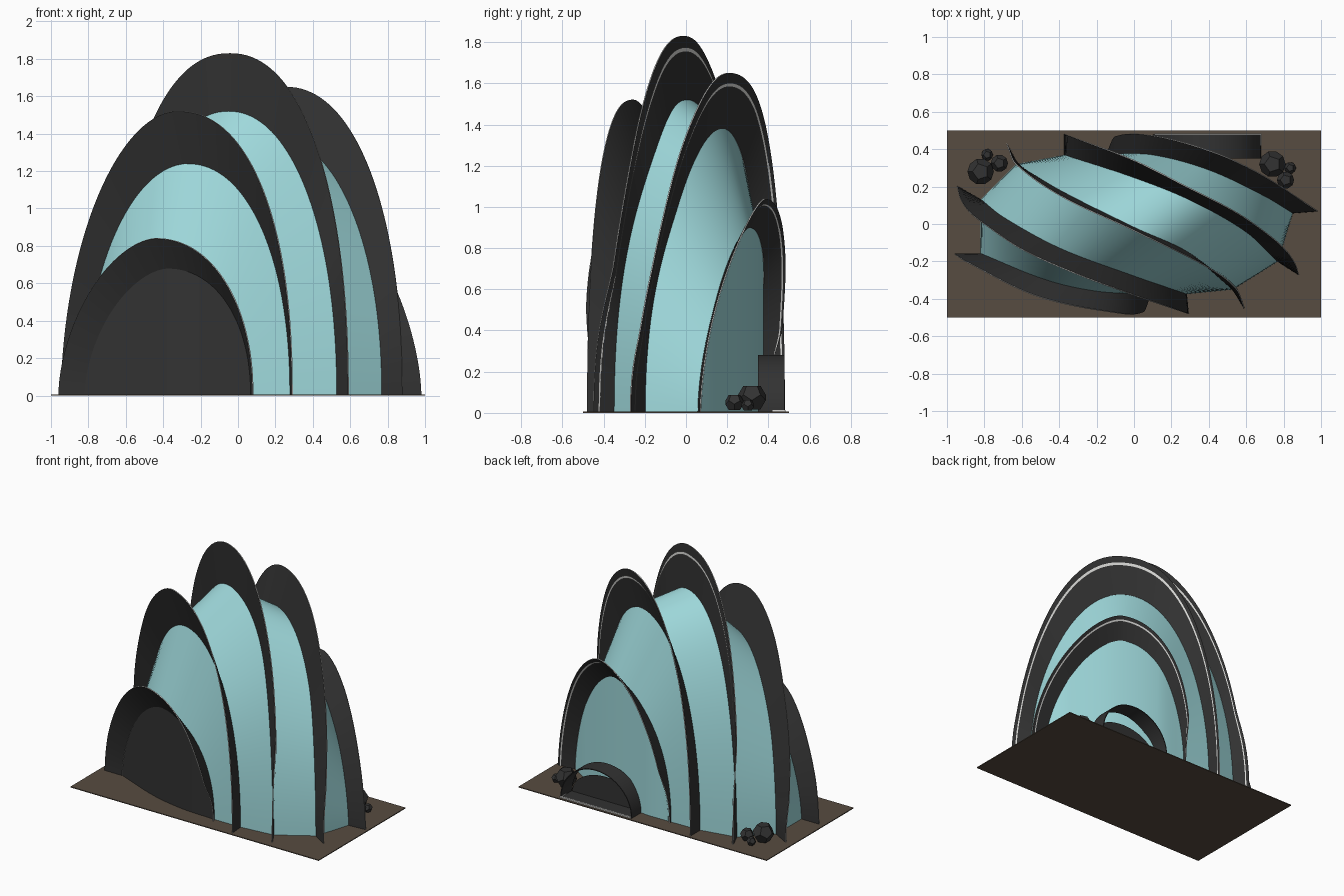
import bpy, bmesh, math
from mathutils import Vector

if "Cube" in bpy.data.objects:
    bpy.data.objects.remove(bpy.data.objects["Cube"])

def material(name, r, g, b):
    m = bpy.data.materials.new(name)
    m.diffuse_color = (r, g, b, 1)
    m.use_nodes = True
    m.node_tree.nodes["Principled BSDF"].inputs["Base Color"].default_value = m.diffuse_color
    return m

DARK = material("dark charcoal", 0.032, 0.032, 0.032)
GLASS = material("pale teal glass", 0.35, 0.70, 0.72)
BROWN = material("earth brown", 0.095, 0.072, 0.052)
PALE = material("pale trim", 0.70, 0.70, 0.68)
N = 80
GROUND = 0.006

def add_object(name, verts, faces, mat, smooth=True, thick=0, rim=None):
    me = bpy.data.meshes.new(name)
    me.from_pydata([tuple(v) for v in verts], [], faces)
    me.materials.append(mat)
    ob = bpy.data.objects.new(name, me)
    bpy.context.collection.objects.link(ob)
    if smooth:
        for p in me.polygons:
            p.use_smooth = True
    if thick:
        s = ob.modifiers.new("thickness", 'SOLIDIFY')
        s.thickness = thick
        s.offset = 0
        if rim:
            me.materials.append(rim)
            s.material_offset_rim = 1
        e = ob.modifiers.new("sharp", 'EDGE_SPLIT')
        e.split_angle = math.radians(40)
    return ob

def plan_y(pts, x):
    """Smooth y(x) through the plan points."""
    n = len(pts)
    slope = []
    for i in range(n):
        a, b = pts[max(i - 1, 0)], pts[min(i + 1, n - 1)]
        slope.append((b[1] - a[1]) / (b[0] - a[0]))
    for i in range(n - 1):
        (x0, y0), (x1, y1) = pts[i], pts[i + 1]
        if x <= x1 or i == n - 2:
            h = x1 - x0
            u = min(max((x - x0) / h, 0), 1)
            return ((2*u**3 - 3*u*u + 1) * y0 + (u**3 - 2*u*u + u) * h * slope[i]
                    + (3*u*u - 2*u**3) * y1 + (u**3 - u*u) * h * slope[i + 1])

def arch_curve(pts, height, left, right):
    """Half superellipse in elevation that follows a curved plan line."""
    x0, x1 = pts[0][0], pts[-1][0]
    out = []
    for i in range(N + 1):
        t = math.pi * i / N
        c, s = -math.cos(t), max(math.sin(t), 0)
        e = 2 / (left if c < 0 else right)
        x = (x0 + x1) / 2 + (x1 - x0) / 2 * math.copysign(abs(c) ** e, c)
        out.append(Vector((x, plan_y(pts, x), GROUND + (height - GROUND) * s ** e)))
    return out

def loft(name, a, b, mat, thick=0, rim=None):
    n = len(a)
    faces = [(i, i + 1, n + i + 1, n + i) for i in range(n - 1)]
    return add_object(name, a + b, faces, mat, True, thick, rim)

# Five arches: outer plan, outer height, inner plan, inner height, left and right fullness
ARCHES = [
    ([(-0.96, -0.16), (-0.9, -0.2), (-0.52, -0.385), (-0.08, -0.477), (0.05, -0.47), (0.08, -0.40)], 0.84,
     [(-0.82, -0.16), (-0.47, -0.30), (-0.2, -0.36), (0.07, -0.375)], 0.68, 1.72, 2.1),
    ([(-0.945, 0.2), (-0.93, 0.14), (-0.885, 0.07), (-0.8, 0.0), (-0.6, -0.135), (-0.3, -0.27),
      (0.0, -0.38), (0.29, -0.48)], 1.52,
     [(-0.82, 0.13), (-0.7, 0.035), (-0.4, -0.13), (0.0, -0.28), (0.28, -0.375)], 1.24, 1.88, 2.25),
    ([(-0.68, 0.43), (-0.64, 0.33), (-0.4, 0.155), (0.0, -0.035), (0.4, -0.235), (0.55, -0.35), (0.59, -0.45)], 1.83,
     [(-0.63, 0.32), (-0.4, 0.18), (0.0, -0.02), (0.3, -0.16), (0.53, -0.35)], 1.52, 2.2, 2.2),
    ([(-0.37, 0.48), (0.0, 0.34), (0.28, 0.2), (0.55, 0.06), (0.735, -0.07), (0.82, -0.15),
      (0.865, -0.22), (0.88, -0.27)], 1.65,
     [(-0.37, 0.37), (0.0, 0.25), (0.3, 0.13), (0.6, -0.04), (0.77, -0.2)], 1.38, 2.2, 2.15),
    ([(-0.14, 0.39), (-0.1, 0.468), (0.1, 0.472), (0.42, 0.385), (0.68, 0.265), (0.98, 0.07)], 1.04,
     [(-0.14, 0.375), (0.1, 0.37), (0.4, 0.29), (0.7, 0.15), (0.85, 0.06)], 0.90, 2.1, 1.65),
]

# Arch bands with pale rims, and pale strips on the back of the rear three
inner_curves = []
for k, (po, ho, pi_, hi, left, right) in enumerate(ARCHES):
    outer = arch_curve(po, ho, left, right)
    inner = arch_curve(pi_, hi, (left + 2) / 2, (right + 2) / 2)
    if k in (0, 4):
        inner = arch_curve(pi_, hi, left, right)
    inner_curves.append(inner)
    loft("arch_band_%d" % (k + 1), outer, inner, DARK, 0.006, PALE)
    if k >= 2:
        off = Vector((0.006, 0.008, 0))
        loft("arch_strip_%d" % (k + 1),
             [o.lerp(i, 0.18) + off for o, i in zip(outer, inner)],
             [o.lerp(i, 0.25) + off for o, i in zip(outer, inner)], PALE)

# Glass shells lofted between neighbouring arches
for k in range(4):
    loft("glass_shell_%d" % (k + 1), inner_curves[k], inner_curves[k + 1], GLASS)

# End walls: dark at the front, glass at the back
def end_wall(name, top, mat):
    loft(name, top, [Vector((p.x, p.y, GROUND)) for p in top], mat)

end_wall("front_wall", inner_curves[0], DARK)
end_wall("rear_glass_wall", inner_curves[4], GLASS)

def box(name, x0, x1, y0, y1, z0, z1, mat):
    v = [(x, y, z) for z in (z0, z1) for x, y in ((x0, y0), (x1, y0), (x1, y1), (x0, y1))]
    f = [(3, 2, 1, 0), (4, 5, 6, 7)] + [(i, (i + 1) % 4, (i + 1) % 4 + 4, i + 4) for i in range(4)]
    return add_object(name, v, f, mat, False)

# Base plate
box("base_plate", -1, 1, -0.5, 0.5, 0, GROUND, BROWN)

# Rear entrance: barrel canopy, low dark door wall, landing and pale border
def half_ellipse(y, a, h):
    return [Vector((0.39 - a * math.cos(math.pi * i / 32), y,
                    GROUND + h * math.sin(math.pi * i / 32))) for i in range(33)]
loft("entrance_canopy", half_ellipse(0.35, 0.285, 0.272), half_ellipse(0.478, 0.285, 0.272), DARK, 0.006)
end_wall("entrance_door", half_ellipse(0.36, 0.275, 0.18), DARK)
box("entrance_landing", 0.11, 0.67, 0.36, 0.47, GROUND, 0.010, DARK)
box("landing_edge_back", 0.11, 0.68, 0.470, 0.484, GROUND, 0.015, PALE)
box("landing_edge_side", 0.668, 0.682, 0.42, 0.484, GROUND, 0.015, PALE)

# Faceted twelve-sided shrubs
def shrub(name, x, y, r):
    bm = bmesh.new()
    bmesh.ops.create_icosphere(bm, subdivisions=1, radius=1)
    pts = [f.calc_center_median().normalized() * r for f in bm.faces]
    bm.clear()
    vs = [bm.verts.new(p + Vector((x, y, r * 0.95 + 0.006))) for p in pts]
    bmesh.ops.convex_hull(bm, input=vs)
    bmesh.ops.dissolve_limit(bm, angle_limit=0.02, verts=bm.verts[:], edges=bm.edges[:])
    ob = add_object(name, [], [], DARK, False)
    bm.to_mesh(ob.data)
    bm.free()

SHRUBS = [(-0.82, 0.28, 0.072), (-0.72, 0.325, 0.047), (-0.785, 0.37, 0.032),
          (0.74, 0.32, 0.072), (0.81, 0.235, 0.047), (0.835, 0.30, 0.032)]
for i, s in enumerate(SHRUBS):
    shrub("shrub_%d" % (i + 1), *s)
